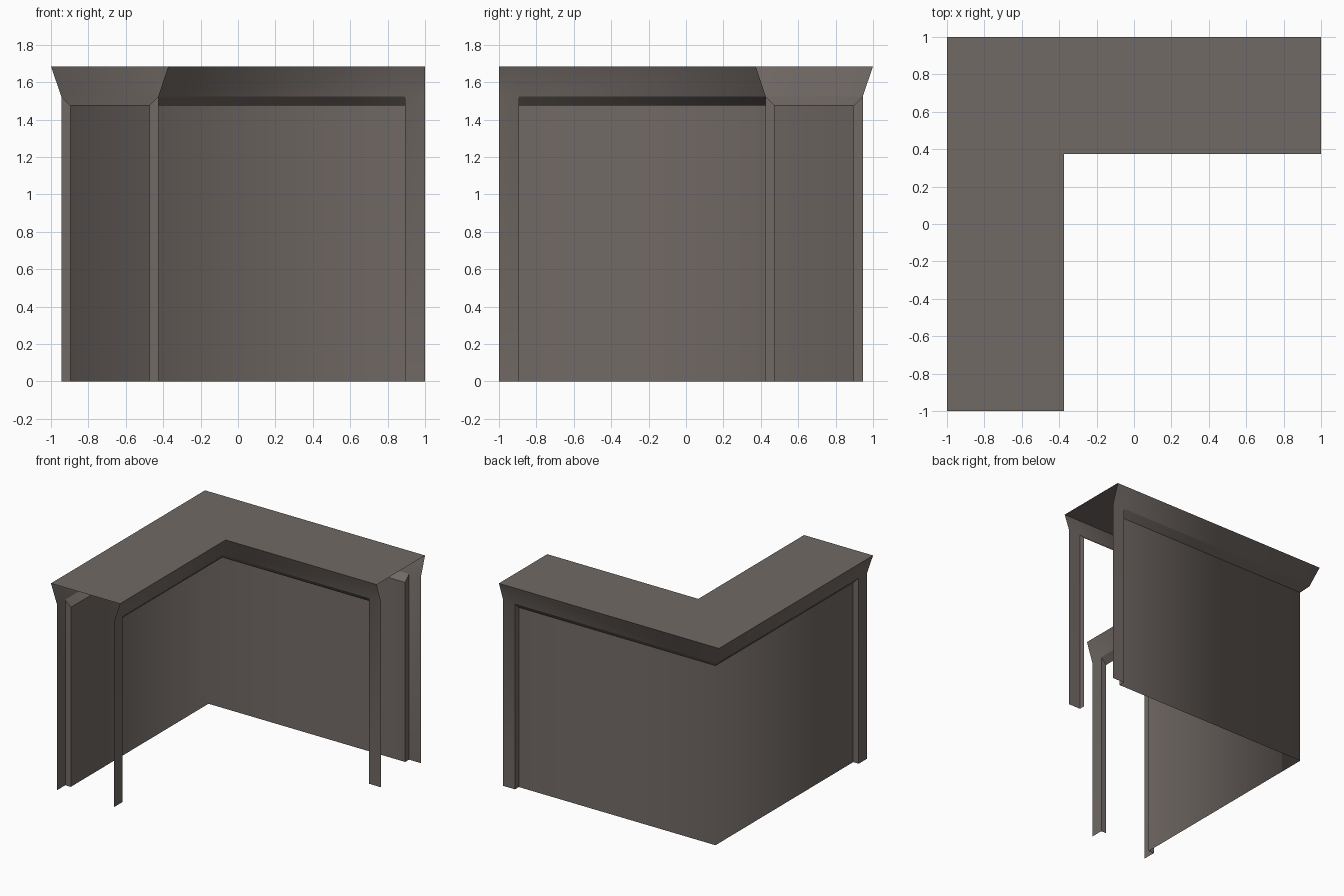
import bpy, bmesh
from mathutils import Vector

if "Cube" in bpy.data.objects:
    bpy.data.objects.remove(bpy.data.objects["Cube"])

TOP, MID, LOW = 1.685, 1.525, 1.475   # worktop, bottom of flare, bottom of lip
STRIP = 0.893                         # where the end strips begin

mat = bpy.data.materials.new("warm grey")
mat.diffuse_color = (0.165, 0.142, 0.13, 1)
mat.use_nodes = True
mat.node_tree.nodes["Principled BSDF"].inputs["Base Color"].default_value = mat.diffuse_color


def run(d, z, ends):
    """L-shaped line at distance d, with stops along each arm."""
    return ([(e, d, z) for e in ends] + [(-d, d, z)]
            + [(-d, -e, z) for e in reversed(ends)])


def loft(a, b):
    """Quads joining two matching lines of points."""
    return [(a[i], a[i + 1], b[i + 1], b[i]) for i in range(len(a) - 1)]


def build(name, quads, facing, smooth=True):
    bm = bmesh.new()
    for q in quads:
        f = bm.faces.new([bm.verts.new(p) for p in q])
        f.smooth = smooth
        f.normal_update()
        if f.normal.dot(Vector(facing)) < 0:
            f.normal_flip()
    bmesh.ops.remove_doubles(bm, verts=bm.verts, dist=0.0005)
    me = bpy.data.meshes.new(name)
    bm.to_mesh(me)
    bm.free()
    me.materials.append(mat)
    ob = bpy.data.objects.new(name, me)
    bpy.context.collection.objects.link(ob)


# Worktop
build("worktop", loft(run(1, TOP, [1]), run(0.373, TOP, [1])), (0, 0, 1), False)

# Each side: offsets at worktop, flare bottom, lip bottom
for side, sign, (d0, d1, d2) in (("outer", 1, (1, 0.945, 0.895)),
                                 ("inner", -1, (0.373, 0.426, 0.474))):
    out = (-sign, sign, 0)

    # Flared rim running down into the strips at the two open ends
    mid = run(d1, MID, [1, STRIP])
    floor = run(d1, 0, [1, STRIP])
    strips = loft(mid[:2], floor[:2]) + loft(mid[-2:], floor[-2:])
    build(side + "_rim_and_posts",
          loft(run(d0, TOP, [1, STRIP]), mid) + strips, out)

    # Chamfered lip under the rim
    hi, lo = run(d1, MID, [STRIP]), run(d2, LOW, [STRIP])
    build(side + "_lip", loft(hi, lo), out)

    # Narrow returns on the posts
    g1, g2 = run(d1, 0, [STRIP]), run(d2, 0, [STRIP])
    build(side + "_post_returns",
          [(hi[i], lo[i], g2[i], g1[i]) for i in (0, -1)], (-1, 1, 0), False)

    # Recessed wall panel, only on the outer side
    if side == "outer":
        build("wall_panel", loft(lo, g2), out)
